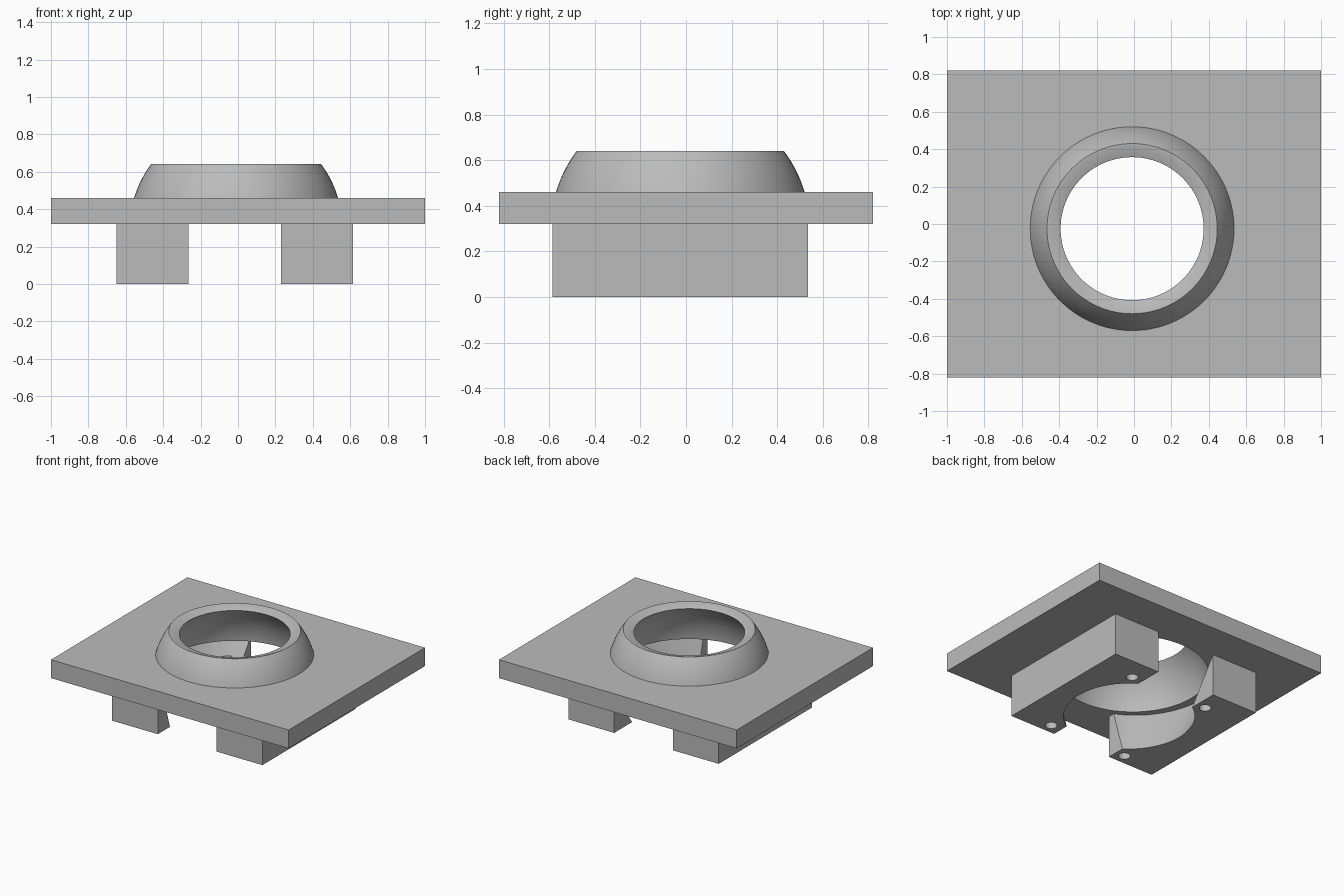
import bpy, bmesh, math
from mathutils import Matrix, Vector

cube = bpy.data.objects.get("Cube")
if cube:
    bpy.data.objects.remove(cube, do_unlink=True)

grey = bpy.data.materials.new("plain grey")
grey.use_nodes = True
colour = (0.5, 0.5, 0.5, 1)
grey.diffuse_color = colour
grey.node_tree.nodes["Principled BSDF"].inputs["Base Color"].default_value = colour

CX, CY = -0.01, -0.025      # centre of the socket
SEGS = 96
BALL_R, BALL_Z = 0.53, 0.25   # socket cavity
DOME_R, DOME_Z = 0.568, 0.30  # outer dome
PLATE_LOW, PLATE_TOP, RIM = 0.32, 0.46, 0.64


def finish(name, bm):
    bmesh.ops.recalc_face_normals(bm, faces=bm.faces)
    mesh = bpy.data.meshes.new(name)
    bm.to_mesh(mesh)
    bm.free()
    obj = bpy.data.objects.new(name, mesh)
    bpy.context.collection.objects.link(obj)
    mesh.materials.append(grey)
    return obj


def box(name, low, high):
    low, high = Vector(low), Vector(high)
    bm = bmesh.new()
    bmesh.ops.create_cube(bm, size=1, matrix=Matrix.Translation((low + high) / 2)
                          @ Matrix.Diagonal((*(high - low), 1)))
    return finish(name, bm)


def loft(name, rings, closed=False):
    """Stack of circles (x, y, z, radius), capped or closed into a ring."""
    bm = bmesh.new()
    loops = []
    for x, y, z, r in rings:
        angles = [math.tau * i / SEGS for i in range(SEGS)]
        loops.append([bm.verts.new((x + r * math.cos(a), y + r * math.sin(a), z)) for a in angles])
    pairs = list(zip(loops, loops[1:]))
    if closed:
        pairs.append((loops[-1], loops[0]))
    else:
        bm.faces.new(loops[0])
        bm.faces.new(loops[-1])
    for a, b in pairs:
        for i in range(SEGS):
            j = (i + 1) % SEGS
            bm.faces.new((a[i], a[j], b[j], b[i]))
    return finish(name, bm)


def sphere_rings(radius, centre_z, z0, z1, steps):
    out = []
    for i in range(steps + 1):
        z = z0 + (z1 - z0) * i / steps
        out.append((CX, CY, z, math.sqrt(radius ** 2 - (z - centre_z) ** 2)))
    return out


def select(obj):
    bpy.ops.object.select_all(action='DESELECT')
    obj.select_set(True)
    bpy.context.view_layer.objects.active = obj


def cut(obj, cutter):
    mod = obj.modifiers.new("cut", 'BOOLEAN')
    mod.operation = 'DIFFERENCE'
    mod.solver = 'EXACT'
    mod.object = cutter
    select(obj)
    bpy.ops.object.modifier_apply(modifier=mod.name)
    bpy.data.objects.remove(cutter, do_unlink=True)


def smooth(obj):
    select(obj)
    bpy.ops.object.shade_smooth_by_angle(angle=math.radians(25))


# Base plate with the lower part of the ball socket cut through it
plate = box("base_plate", (-1, -0.82, PLATE_LOW), (1, 0.82, PLATE_TOP))
cut(plate, loft("socket_cutter", sphere_rings(BALL_R, BALL_Z, 0.28, 0.5, 11)))
smooth(plate)

# Domed collar: outer dome, narrow rim, sloping lip, spherical inside
outer = sphere_rings(DOME_R, DOME_Z, PLATE_TOP, RIM, 10)
lip = [(CX, CY, RIM, 0.445)]
inner = sphere_rings(BALL_R, BALL_Z, 0.617, PLATE_TOP, 9)
smooth(loft("domed_collar", outer + lip + inner, closed=True))

# Two feet, hollowed by a flaring bore and drilled for screws
for name, x0, x1, hole_x in (("right_foot", -0.65, -0.265, -0.34),
                             ("left_foot", 0.23, 0.615, 0.32)):
    foot = box(name, (x0, -0.585, 0), (x1, 0.535, PLATE_LOW))
    bore = [(CX, -0.065 + 0.065 * t, PLATE_LOW * t, 0.453 + 0.137 * t)
            for t in (-0.1, 0.25, 0.5, 0.75, 1.05)]
    cut(foot, loft("bore_cutter", bore))
    for hole_y in (-0.51, 0.36):
        cut(foot, loft("screw_cutter", [(hole_x, hole_y, z, 0.042) for z in (-0.05, 0.2)]))
    smooth(foot)
